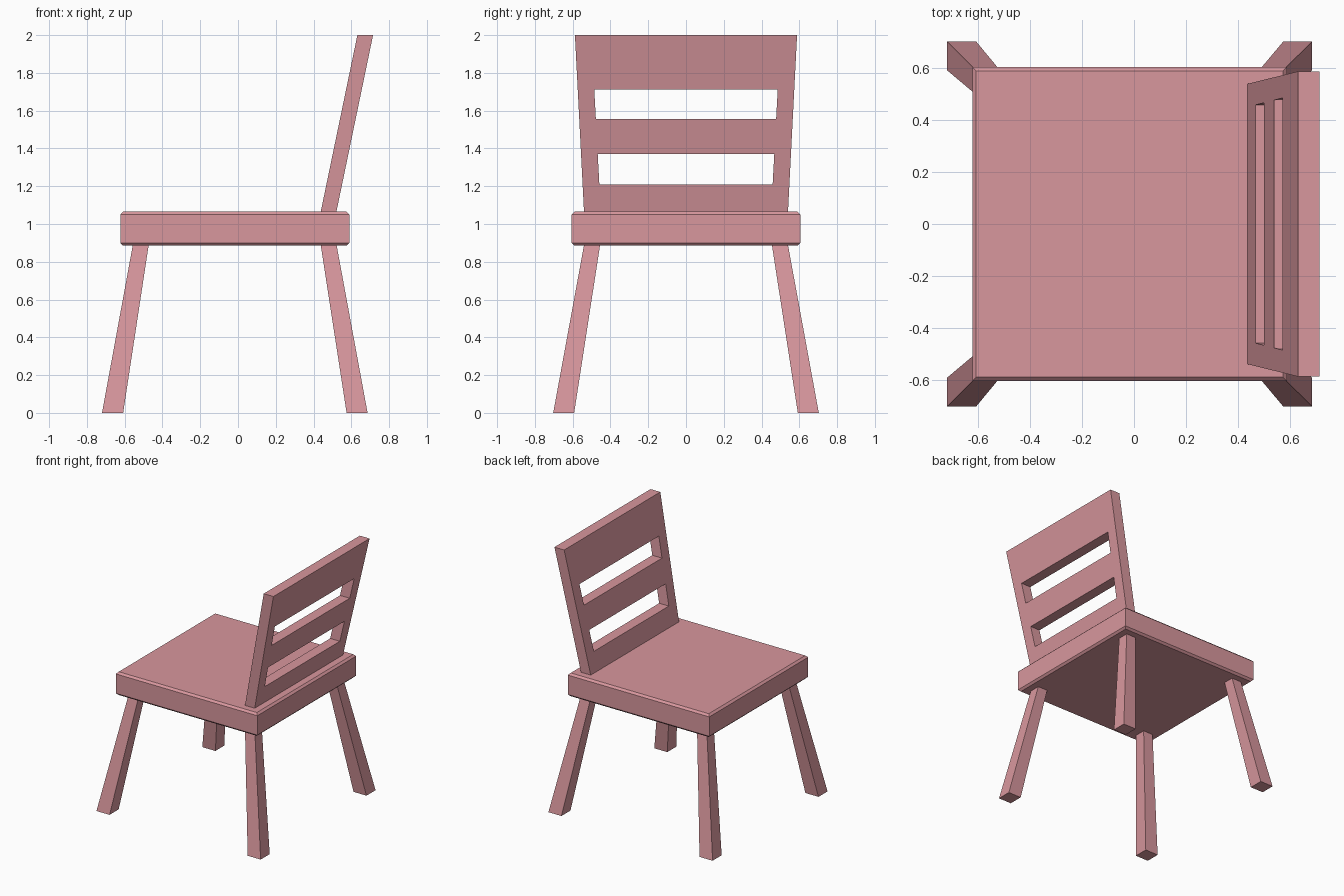
import bpy, bmesh

if "Cube" in bpy.data.objects:
    bpy.data.objects.remove(bpy.data.objects["Cube"])

pink = bpy.data.materials.new("dusty_pink")
pink.diffuse_color = (0.69, 0.31, 0.34, 1)
pink.use_nodes = True
pink.node_tree.nodes["Principled BSDF"].inputs["Base Color"].default_value = pink.diffuse_color


def add_object(name, bm):
    bmesh.ops.recalc_face_normals(bm, faces=bm.faces)
    mesh = bpy.data.meshes.new(name)
    bm.to_mesh(mesh)
    bm.free()
    mesh.materials.append(pink)
    obj = bpy.data.objects.new(name, mesh)
    bpy.context.collection.objects.link(obj)
    return obj


def loft(name, rings):
    """Closed solid through rectangles given as (x0, x1, y0, y1, z)."""
    bm = bmesh.new()
    loops = [[bm.verts.new(p) for p in
              ((x0, y0, z), (x1, y0, z), (x1, y1, z), (x0, y1, z))]
             for x0, x1, y0, y1, z in rings]
    for a, b in zip(loops, loops[1:]):
        for i in range(4):
            j = (i + 1) % 4
            bm.faces.new((a[i], a[j], b[j], b[i]))
    bm.faces.new(loops[0])
    bm.faces.new(loops[-1])
    return add_object(name, bm)


# Seat slab with chamfered rims
rings = []
for z, inset in ((0.885, 0.015), (0.90, 0), (1.05, 0), (1.065, 0.015)):
    rings.append((-0.623 + inset, 0.589 - inset, -0.605 + inset, 0.605 - inset, z))
loft("seat", rings)

# Four splayed, tapered legs
for end, foot, top in (("left", (-0.72, -0.608), (-0.557, -0.473)),
                       ("right", (0.575, 0.686), (0.438, 0.522))):
    for side, s in (("front", -1), ("back", 1)):
        foot_y = sorted((s * 0.592, s * 0.703))
        top_y = sorted((s * 0.455, s * 0.54))
        loft(f"{side}_{end}_leg", [(*foot, *foot_y, 0), (*top, *top_y, 0.888)])

# Leaning backrest: a grid of panels with two open slots, then thickened
levels = [1.06, 1.21, 1.37, 1.555, 1.713, 2.0]
bm = bmesh.new()
rows = []
for z in levels:
    t = (z - 1.065) / 0.935
    outer, inner = 0.54 + 0.048 * t, 0.451 + 0.05 * t
    x = 0.438 + 0.194 * t
    rows.append([bm.verts.new((x, y, z)) for y in (-outer, -inner, inner, outer)])
for r in range(5):
    for c in range(3):
        if c == 1 and r in (1, 3):
            continue
        a, b = rows[r], rows[r + 1]
        bm.faces.new((a[c], a[c + 1], b[c + 1], b[c]))
extruded = bmesh.ops.extrude_face_region(bm, geom=bm.faces[:], use_keep_orig=True)
bmesh.ops.translate(bm, vec=(0.083, 0, 0),
                    verts=[v for v in extruded["geom"] if isinstance(v, bmesh.types.BMVert)])
add_object("backrest", bm)
